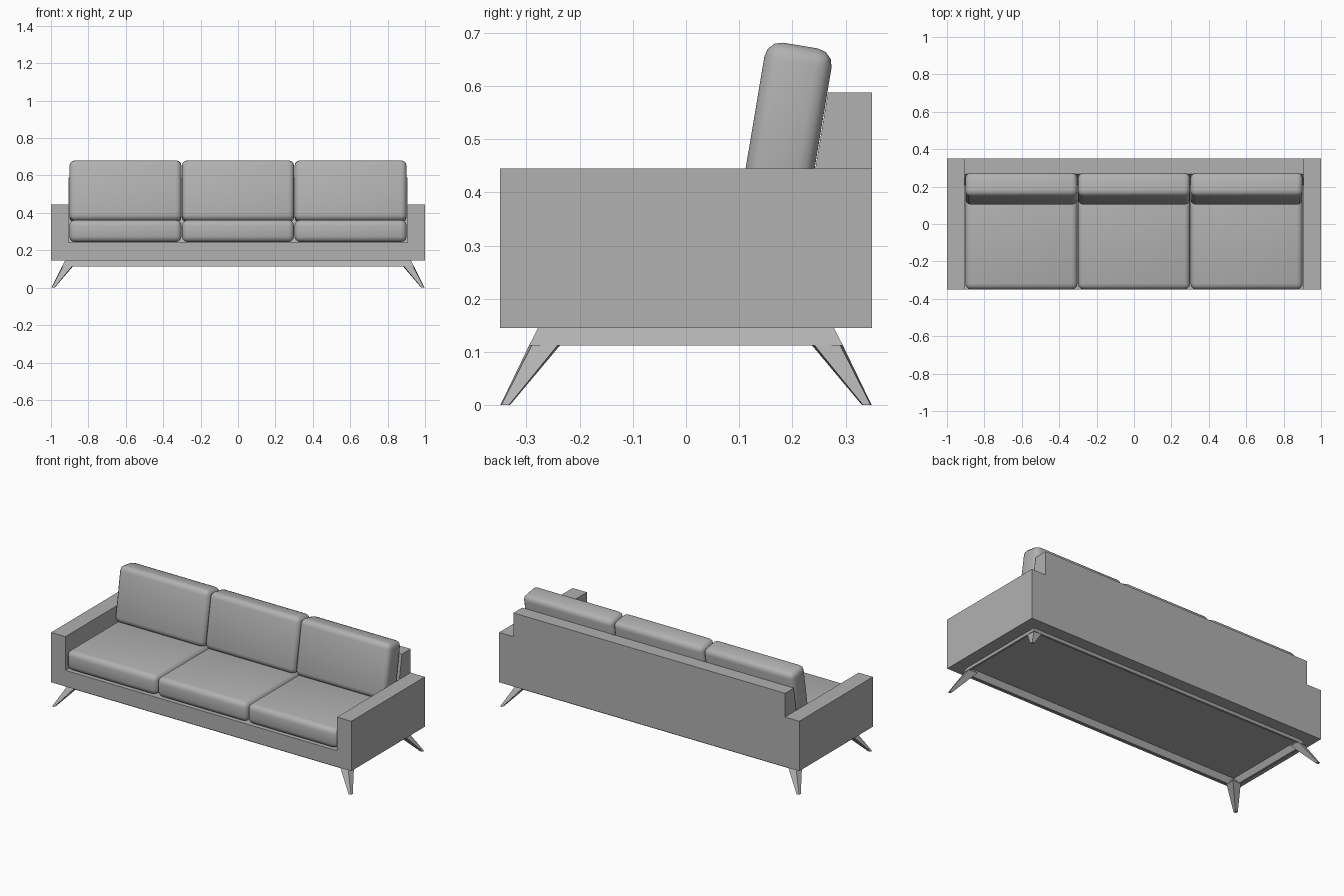
import bpy, bmesh, math

if "Cube" in bpy.data.objects:
    bpy.data.objects.remove(bpy.data.objects["Cube"])

# Mid-grey for the whole sofa
grey = bpy.data.materials.new("sofa_grey")
grey.diffuse_color = (0.44, 0.44, 0.44, 1)
grey.use_nodes = True
grey.node_tree.nodes["Principled BSDF"].inputs["Base Color"].default_value = grey.diffuse_color

def add_mesh(name, verts, faces):
    me = bpy.data.meshes.new(name)
    me.from_pydata(verts, [], faces)
    bm = bmesh.new()
    bm.from_mesh(me)
    bmesh.ops.recalc_face_normals(bm, faces=bm.faces)
    bm.to_mesh(me)
    bm.free()
    me.materials.append(grey)
    ob = bpy.data.objects.new(name, me)
    bpy.context.collection.objects.link(ob)
    return ob

def loft(name, rings, closed=False):
    # skin a series of equal-sized rings; cap the ends unless closed
    n, m = len(rings[0]), len(rings)
    verts = [v for r in rings for v in r]
    faces = [] if closed else [tuple(range(n)), tuple(range(n * (m - 1), n * m))]
    for k in range(m if closed else m - 1):
        a, b = k * n, (k + 1) % m * n
        faces += [(a + i, a + (i + 1) % n, b + (i + 1) % n, b + i) for i in range(n)]
    return add_mesh(name, verts, faces)

def rect(x, y, z):
    return [(-x, -y, z), (x, -y, z), (x, y, z), (-x, y, z)]

def cushion(name, center, size, tilt=0.0):
    hx, hy, hz = (s / 2 for s in size)
    ob = loft(name, [rect(hx, hy, -hz), rect(hx, hy, hz)])
    ob.location = center
    ob.rotation_euler.x = tilt
    bev = ob.modifiers.new("round_edges", 'BEVEL')
    bev.width = 0.031
    bev.segments = 3
    for p in ob.data.polygons:
        p.use_smooth = True

# Base and arms as one U-shaped body
A, B, T, SEAT = 0.905, 0.145, 0.445, 0.242
profile = [(-1, B), (1, B), (1, T), (A, T), (A, SEAT), (-A, SEAT), (-A, T), (-1, T)]
loft("base_and_arms", [[(x, y, z) for x, z in profile] for y in (-0.35, 0.35)])

# Back panel between the arms, with a slanted front
side = [(0.209, SEAT), (0.35, SEAT), (0.35, 0.588), (0.267, 0.588)]
loft("back_panel", [[(x, y, z) for y, z in side] for x in (-A, A)])

# Three seat cushions and three leaning back cushions
for i in (-1, 0, 1):
    cushion(f"seat_cushion_{i + 2}", (i * 0.602, -0.07, 0.303), (0.6, 0.56, 0.118))
    cushion(f"back_cushion_{i + 2}", (i * 0.602, 0.1885, 0.514), (0.6, 0.128, 0.328),
            math.radians(-9.5))

# Under-frame: thin rails flaring outwards towards the floor
RX, RY, RZ, W = 0.925, 0.278, 0.112, 0.012
FX, FY = 0.942, 0.295
loft("under_frame", [rect(RX, RY, B), rect(FX, FY, RZ),
                     rect(FX - W, FY - W, RZ), rect(RX - W, RY - W, B)], closed=True)

# Splayed tapering legs with a diamond-like section
def leg_ring(s, t, x, y, w, skew, z):
    pts = [(x - skew, y - skew), (x, y - w + skew), (x - w, y - w), (x - w + skew, y)]
    return [(s * px, t * py, z) for px, py in pts]

for s, sn in ((-1, "left"), (1, "right")):
    for t, tn in ((-1, "front"), (1, "back")):
        loft(f"{tn}_{sn}_leg", [leg_ring(s, t, 0.998, 0.349, 0.018, 0.002, 0),
                                leg_ring(s, t, FX, FY, 0.058, 0.005, RZ),
                                leg_ring(s, t, RX, RY, 0.016, 0.002, B)])
